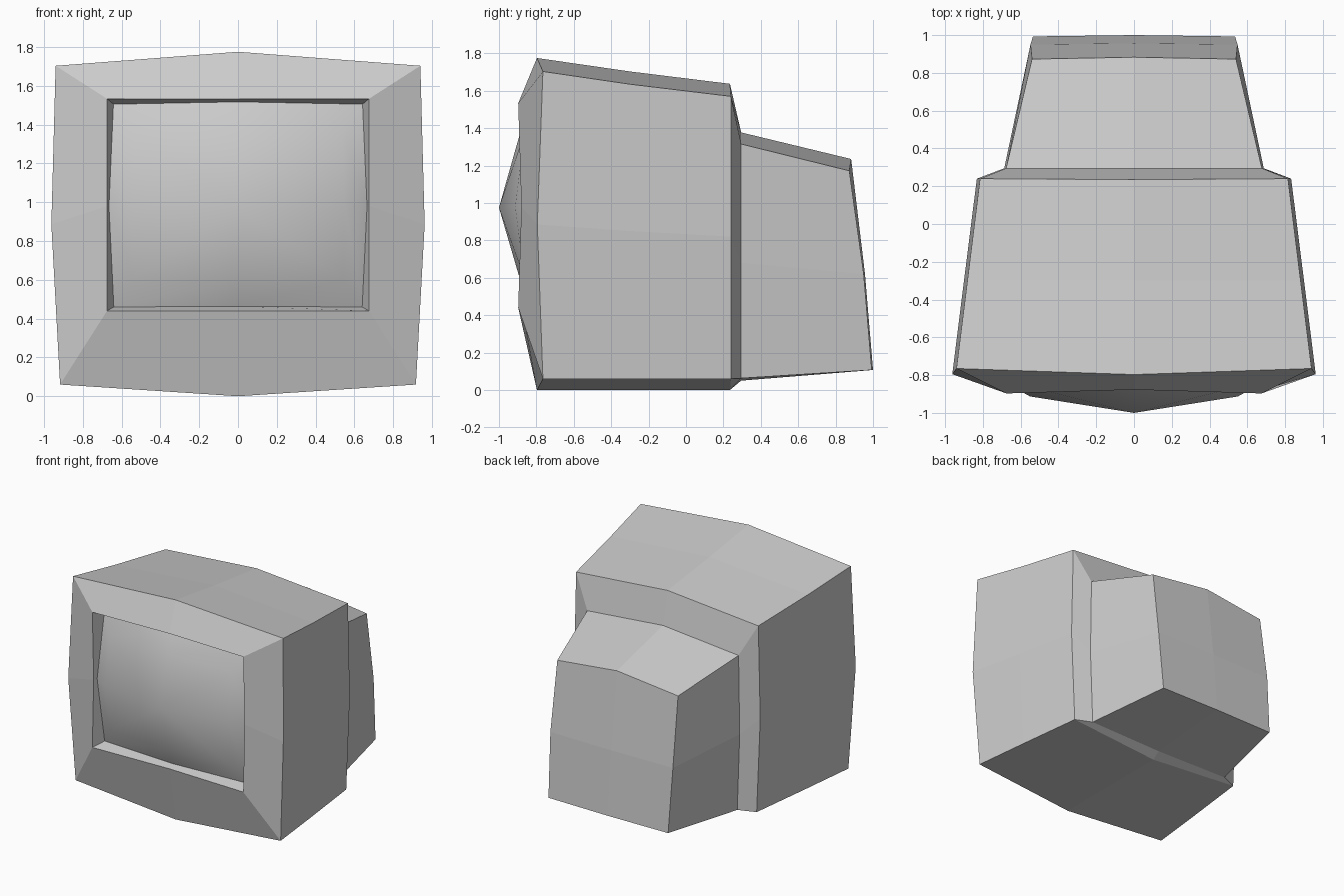
import bpy, bmesh

if "Cube" in bpy.data.objects:
    bpy.data.objects.remove(bpy.data.objects["Cube"])


def ring(bottom_mid, bottom_corner, side_mid, top_corner, top_mid):
    """Eight-point cross-section; mids are (y, z), the others (x, y, z). Mirrored in x."""
    right = [bottom_corner, side_mid, top_corner]
    return ([(0, *bottom_mid)] + right + [(0, *top_mid)]
            + [(-x, y, z) for x, y, z in reversed(right)])


def loft(name, rings, cap=None, smooth=False):
    """Skin the rings; an optional centre point closes the last one with four quads."""
    bm = bmesh.new()
    rows = [[bm.verts.new(p) for p in r] for r in rings]
    for a, b in zip(rows, rows[1:]):
        for i in range(8):
            j = (i + 1) % 8
            bm.faces.new((a[i], a[j], b[j], b[i]))
    if cap:
        c = bm.verts.new(cap)
        r = rows[-1]
        for i in (0, 2, 4, 6):
            bm.faces.new((c, r[i], r[i + 1], r[(i + 2) % 8]))
    bmesh.ops.recalc_face_normals(bm, faces=bm.faces)
    # open parts: make the normals face outwards, judged by one known face
    if name == "screen":
        flip = sum(f.normal.y for f in bm.faces) > 0
    elif name == "bezel":
        flip = sum(f.normal.y * f.calc_area() for f in bm.faces) > 0
    else:
        flip = sum(f.normal.dot(f.calc_center_median().xyz - centre(bm)) for f in bm.faces) < 0
    if flip:
        bmesh.ops.reverse_faces(bm, faces=bm.faces)
    for f in bm.faces:
        f.smooth = smooth
    mesh = bpy.data.meshes.new(name)
    bm.to_mesh(mesh)
    bm.free()
    ob = bpy.data.objects.new(name, mesh)
    bpy.context.collection.objects.link(ob)
    return ob


def centre(bm):
    total = bm.verts[:][0].co * 0
    for v in bm.verts:
        total = total + v.co
    return total / len(bm.verts)


# Cross-sections from the screen to the back
screen_inner = ring((-0.89, 0.60), (0.54, -0.865, 0.60), (0.55, -0.913, 0.98),
                    (0.54, -0.865, 1.37), (-0.888, 1.37))
screen_edge = ring((-0.83, 0.463), (0.64, -0.79, 0.46), (0.665, -0.85, 0.98),
                   (0.642, -0.79, 1.505), (-0.83, 1.517))
opening = ring((-0.877, 0.44), (0.675, -0.897, 0.44), (0.675, -0.88, 0.98),
               (0.675, -0.897, 1.533), (-0.877, 1.533))
rim = ring((-0.797, 0.0), (0.917, -0.765, 0.06), (0.962, -0.795, 0.885),
           (0.94, -0.765, 1.703), (-0.797, 1.775))
body_mid = ring((-0.30, 0.0), (0.865, -0.30, 0.06), (0.90, -0.30, 0.85),
                (0.882, -0.30, 1.635), (-0.30, 1.703))
body_back = ring((0.235, 0.0), (0.80, 0.24, 0.06), (0.832, 0.24, 0.82),
                 (0.815, 0.24, 1.57), (0.235, 1.637))
neck = ring((0.295, 0.05), (0.665, 0.295, 0.063), (0.687, 0.295, 0.68),
            (0.677, 0.295, 1.315), (0.295, 1.377))
rear_end = ring((1.0, 0.107), (0.535, 0.993, 0.107), (0.548, 0.95, 0.62),
                (0.54, 0.873, 1.172), (0.883, 1.235))

# Bulging glass screen
loft("screen", [screen_edge, screen_inner], cap=(0, -1.0, 0.975), smooth=True)

# Sloped front frame with its recessed opening
loft("bezel", [screen_edge, opening, rim])

# Main casing and the stepped tube housing behind it
loft("casing", [rim, body_mid, body_back])
loft("rear_housing", [body_back, neck, rear_end], cap=(0, 0.957, 0.62))
